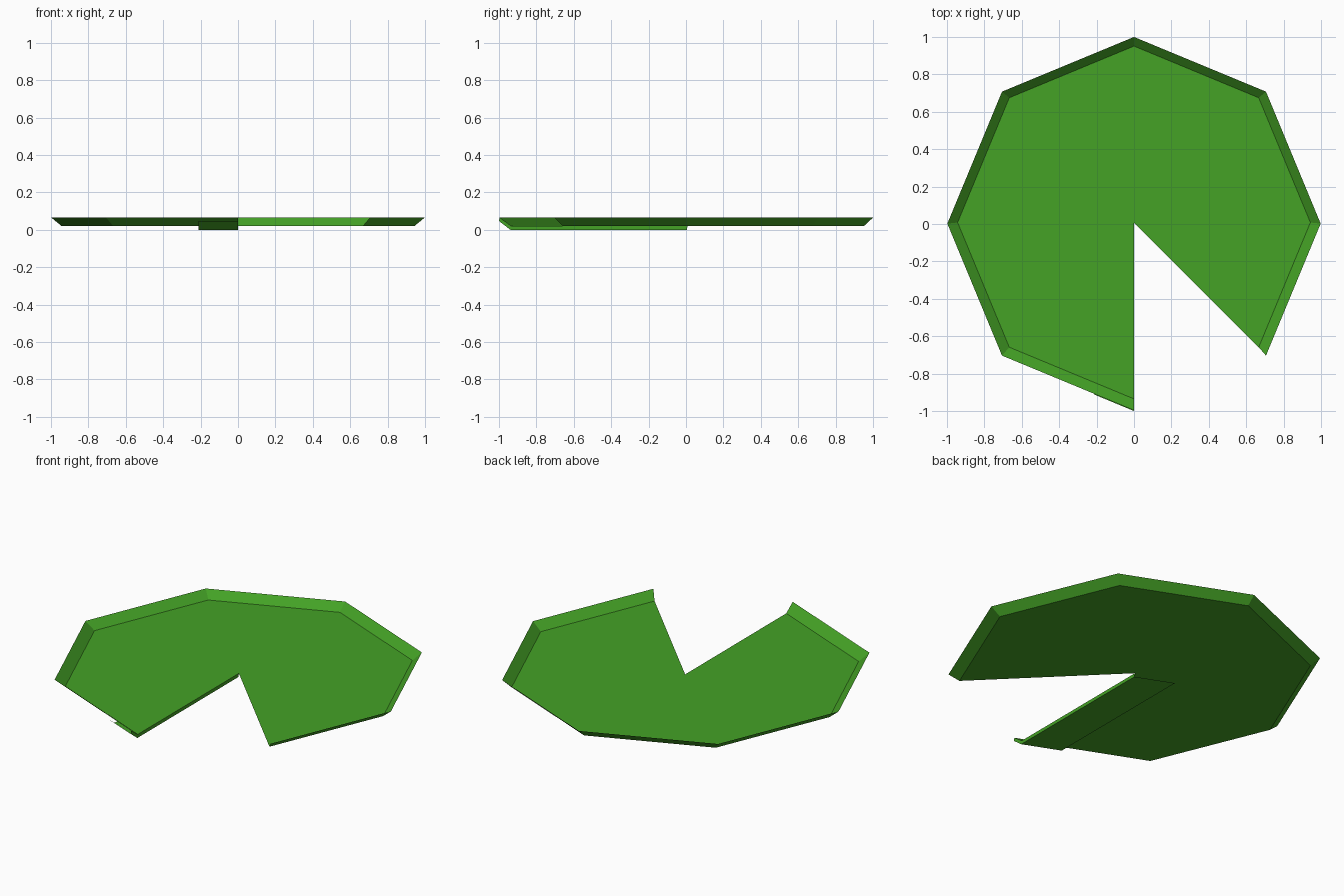
import bpy, bmesh
from math import sin, cos, radians

if "Cube" in bpy.data.objects:
    bpy.data.objects.remove(bpy.data.objects["Cube"])

green = bpy.data.materials.new("leaf green")
green.diffuse_color = (0.058, 0.36, 0.019, 1)
green.use_nodes = True
green.node_tree.nodes["Principled BSDF"].inputs["Base Color"].default_value = green.diffuse_color


def make_object(name, bm):
    mesh = bpy.data.meshes.new(name)
    bm.to_mesh(mesh)
    bm.free()
    mesh.materials.append(green)
    obj = bpy.data.objects.new(name, mesh)
    bpy.context.collection.objects.link(obj)
    return obj


def ring_point(radius, angle, y, z):
    a = radians(angle)
    return (radius * cos(a), y + radius * sin(a), z)


FLOOR, RIM = 0.02, 0.065
ANGLES = range(-45, 271, 45)      # seven eighths of an octagon

# Leaf pad: thin flat floor with an upturned, flared rim
bm = bmesh.new()
centre = bm.verts.new((0, 0.008, FLOOR))
inner = [bm.verts.new(ring_point(0.943, a, 0.008, FLOOR)) for a in ANGLES]
outer = [bm.verts.new(ring_point(0.998, a, 0.002, RIM)) for a in ANGLES]
for i in range(len(inner) - 1):
    bm.faces.new((centre, inner[i], inner[i + 1]))
    bm.faces.new((inner[i], outer[i], outer[i + 1], inner[i + 1]))
make_object("leaf_pad", bm)

# Folded flap: short wall along the notch, then a strip tucked under the pad
bm = bmesh.new()
top = [(0, 0.008, FLOOR), (0, -0.935, FLOOR), (0, -0.996, RIM)]
low = [(0, 0.004, 0), (0, -0.939, 0), (0, -1.0, 0.047)]
tuck = [(x - 0.21, y + 0.087, z) for x, y, z in low]
rows = [[bm.verts.new(p) for p in row] for row in (top, low, tuck)]
for a, b in zip(rows, rows[1:]):
    for i in range(2):
        bm.faces.new((a[i], b[i], b[i + 1], a[i + 1]))
bmesh.ops.recalc_face_normals(bm, faces=bm.faces)
make_object("folded_flap", bm)
